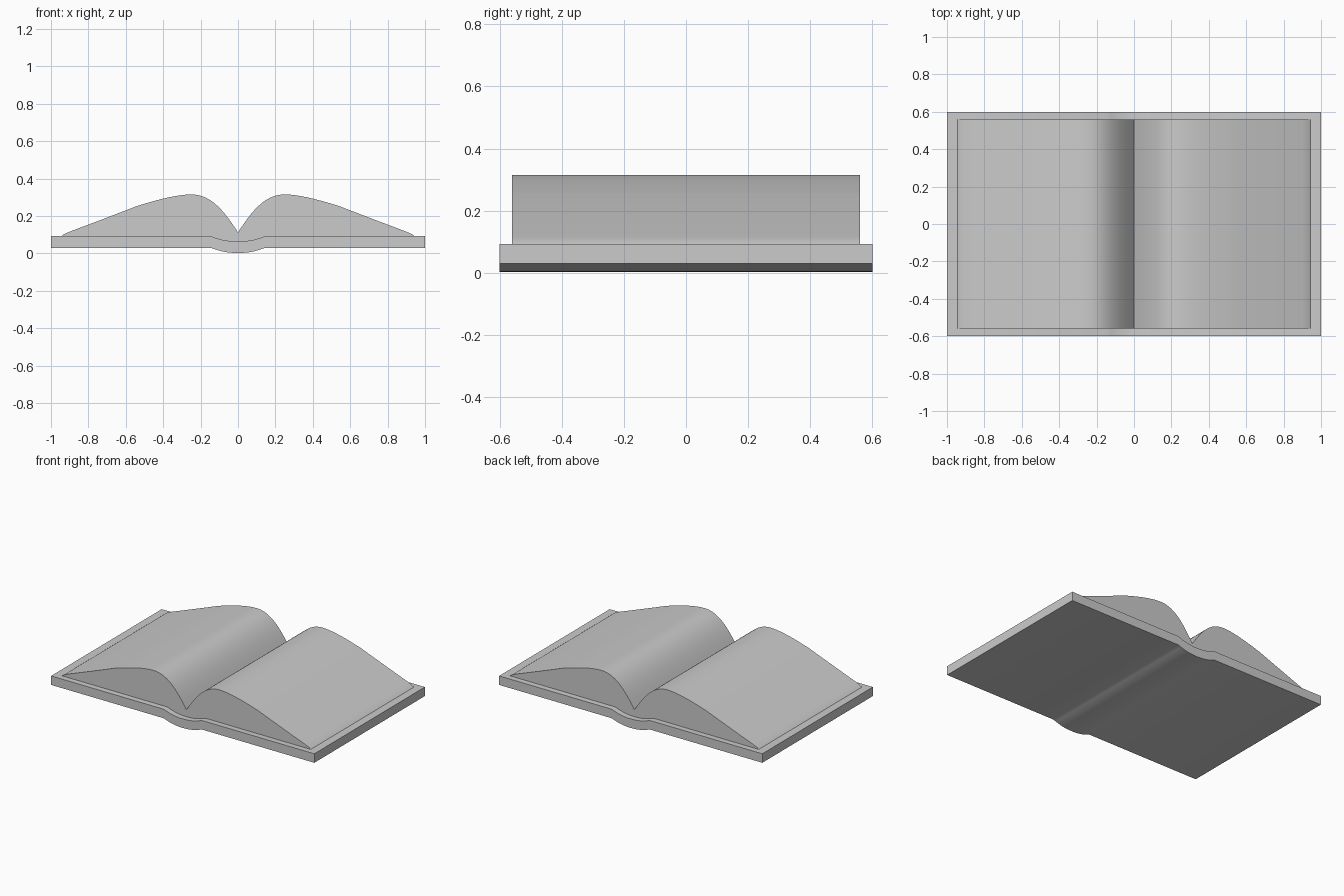
import bpy, bmesh, math
from mathutils import Vector
from mathutils.geometry import interpolate_bezier

cube = bpy.data.objects.get("Cube")
if cube:
    bpy.data.objects.remove(cube)

grey = bpy.data.materials.new("plain_grey")
grey.use_nodes = True
grey.diffuse_color = (0.6, 0.6, 0.6, 1)
grey.node_tree.nodes["Principled BSDF"].inputs["Base Color"].default_value = (0.6, 0.6, 0.6, 1)


def bezier(a, b, c, d, n):
    """Points (x, z) along a cubic curve."""
    pts = interpolate_bezier(*[Vector((x, 0, z)) for x, z in (a, b, c, d)], n)
    return [(p.x, p.z) for p in pts]


def mirrored(half):
    """Half profile starting at x = 0, extended to the other side, left to right."""
    return [(-x, z) for x, z in reversed(half[1:])] + half


def strip_solid(name, top, bottom, half_depth):
    """Extrude the area between two x-z lines along y."""
    outline = top + bottom[::-1]
    bm = bmesh.new()
    face = bm.faces.new([bm.verts.new((x, -half_depth, z)) for x, z in outline])
    ext = bmesh.ops.extrude_face_region(bm, geom=[face], use_keep_orig=True)
    moved = [g for g in ext["geom"] if isinstance(g, bmesh.types.BMVert)]
    bmesh.ops.translate(bm, verts=moved, vec=(0, 2 * half_depth, 0))
    bmesh.ops.recalc_face_normals(bm, faces=bm.faces)
    mesh = bpy.data.meshes.new(name)
    bm.to_mesh(mesh)
    bm.free()
    mesh.materials.append(grey)
    obj = bpy.data.objects.new(name, mesh)
    bpy.context.collection.objects.link(obj)
    bpy.ops.object.select_all(action="DESELECT")
    obj.select_set(True)
    bpy.context.view_layer.objects.active = obj
    bpy.ops.object.shade_smooth_by_angle(angle=math.radians(30))
    return obj


def spine_line(z, edge_x):
    """Flat line with a shallow rounded sag at the spine."""
    sag = bezier((0, z - 0.028), (0.06, z - 0.028), (0.1, z - 0.018), (0.145, z), 8)
    return mirrored(sag + [(edge_x, z)])


# Cover: two boards joined by a sagging spine
strip_solid("cover", spine_line(0.092, 1.0), spine_line(0.03, 1.0), 0.6)

# Pages: two arched halves that meet in a central valley
arch = bezier((0, 0.112), (0.07, 0.22), (0.14, 0.315), (0.25, 0.315), 16)
arch += bezier((0.25, 0.315), (0.33, 0.315), (0.44, 0.284), (0.54, 0.253), 10)[1:]
arch += [(0.73, 0.18), (0.9, 0.116), (0.93, 0.103), (0.945, 0.092)]
strip_solid("pages", mirrored(arch), spine_line(0.088, 0.943), 0.56)
